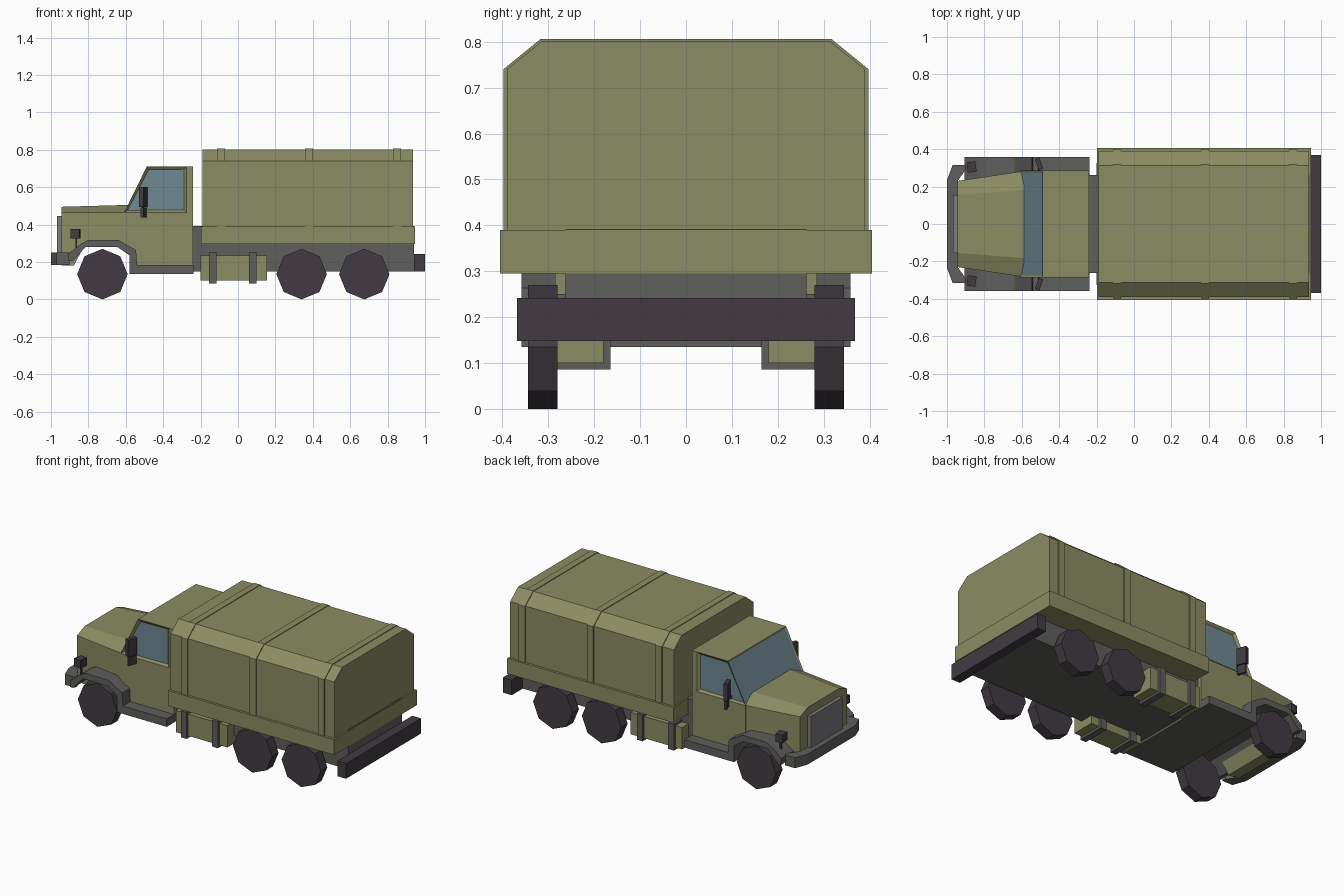
import bpy, bmesh, math
from mathutils import Matrix, Vector

if "Cube" in bpy.data.objects:
    bpy.data.objects.remove(bpy.data.objects["Cube"], do_unlink=True)


def material(name, rgb):
    m = bpy.data.materials.new(name)
    m.use_nodes = True
    m.diffuse_color = (*rgb, 1)
    m.node_tree.nodes["Principled BSDF"].inputs["Base Color"].default_value = (*rgb, 1)
    return m


OLIVE = material("olive paint", (0.26, 0.265, 0.125))
GRAY = material("chassis gray", (0.112, 0.112, 0.107))
DARK = material("dark rubber", (0.054, 0.044, 0.054))
GLASS = material("window glass", (0.16, 0.25, 0.295))
GRILLE = material("grille gray", (0.2, 0.2, 0.21))


def finish(name, bm, *mats):
    bmesh.ops.recalc_face_normals(bm, faces=bm.faces)
    mesh = bpy.data.meshes.new(name)
    bm.to_mesh(mesh)
    bm.free()
    for m in mats:
        mesh.materials.append(m)
    ob = bpy.data.objects.new(name, mesh)
    bpy.context.collection.objects.link(ob)
    return ob


def loft_mesh(rings):
    """Closed skin through rings that share one point count."""
    bm = bmesh.new()
    loops = [[bm.verts.new(p) for p in ring] for ring in rings]
    for a, b in zip(loops, loops[1:]):
        for i in range(len(a)):
            j = (i + 1) % len(a)
            bm.faces.new((a[i], a[j], b[j], b[i]))
    bm.faces.new(loops[0])
    bm.faces.new(loops[-1])
    bmesh.ops.recalc_face_normals(bm, faces=bm.faces)
    return bm


def side_prism(points, y0, y1):
    return loft_mesh([[(x, y, z) for x, z in points] for y in (y0, y1)])


def long_prism(points, x0, x1):
    return loft_mesh([[(x, y, z) for y, z in points] for x in (x0, x1)])


def box(name, xs, ys, zs, mat, turn=0):
    lo, hi = Vector((xs[0], ys[0], zs[0])), Vector((xs[1], ys[1], zs[1]))
    size, mid = hi - lo, (hi + lo) / 2
    bm = bmesh.new()
    bmesh.ops.create_cube(bm, size=1, matrix=Matrix.Translation(mid)
                          @ Matrix.Rotation(turn, 4, 'Z')
                          @ Matrix.Diagonal((abs(size.x), abs(size.y), abs(size.z), 1)))
    return finish(name, bm, mat)


# Chassis, cargo bed and rear bumper
box("chassis", (-0.24, 0.942), (-0.263, 0.263), (0.15, 0.392), GRAY)
box("cargo_bed", (-0.198, 0.945), (-0.405, 0.405), (0.295, 0.39), OLIVE)
box("rear_bumper", (0.94, 1.0), (-0.368, 0.368), (0.148, 0.242), DARK)


# Canvas cover with raised hoops
def cover_outline(grow):
    half = [(0.39 + grow, 0.385), (0.39 + grow, 0.74), (0.313 + grow / 2, 0.802 + grow / 2)]
    return half + [(-y, z) for y, z in reversed(half)]


finish("canvas_cover", long_prism(cover_outline(0), -0.19, 0.935), OLIVE)
for i, x in enumerate((-0.09, 0.38, 0.85)):
    finish(f"cover_hoop_{i + 1}", long_prism(cover_outline(0.008), x - 0.021, x + 0.021), OLIVE)

# Hood: tapered in plan, chamfered along the top, raised over the front axle
rings = []
for x, bottom in ((-0.945, 0.18), (-0.878, 0.18), (-0.815, 0.3), (-0.588, 0.3)):
    f = (x + 0.945) / 0.357
    w, t, top = 0.23 + 0.053 * f, 0.155 + 0.027 * f, 0.495 + 0.01 * f
    half = [(w, bottom), (w, 0.465), (t, top)]
    rings.append([(x, y, z) for y, z in half + [(-y, z) for y, z in reversed(half)]])
finish("hood", loft_mesh(rings), OLIVE)
box("grille", (-0.967, -0.94), (-0.155, 0.155), (0.21, 0.445), GRILLE)

# Cab lower body and rear pillars
finish("cab_body", side_prism([(-0.608, 0.465), (-0.608, 0.3), (-0.56, 0.25), (-0.56, 0.15),
                               (-0.24, 0.15), (-0.24, 0.71), (-0.275, 0.71), (-0.275, 0.465)],
                              -0.285, 0.285), OLIVE)

# Cab top with recessed windshield and side windows
bm = side_prism([(-0.608, 0.465), (-0.488, 0.71), (-0.275, 0.71), (-0.275, 0.465)], -0.285, 0.285)
panes = [f for f in bm.faces if abs(f.normal.y) > 0.9 or f.normal.x < -0.5]
for pane in panes:
    shield = pane.normal.x < -0.5
    bmesh.ops.inset_individual(bm, faces=[pane], thickness=0.014 if shield else 0.02,
                               depth=-0.004 if shield else -0.012)
    pane.material_index = 1
finish("cab_top", bm, OLIVE, GLASS)

# Fenders, running boards and cab floor in one bent band
finish("fenders", side_prism([(-0.905, 0.245), (-0.835, 0.3), (-0.8, 0.318), (-0.64, 0.318),
                              (-0.545, 0.264), (-0.54, 0.184), (-0.239, 0.184), (-0.239, 0.135),
                              (-0.58, 0.135), (-0.58, 0.235), (-0.645, 0.28), (-0.815, 0.28),
                              (-0.882, 0.205), (-0.905, 0.205)], -0.358, 0.358), GRAY)

# Front bumper with swept ends
outer = [(-1.0, 0.235), (-0.97, 0.315), (-0.9, 0.315)]
inner = [(-0.9, 0.29), (-0.94, 0.235)]
half = outer + inner
plan = half + [(x, -y) for x, y in reversed(half)]
finish("front_bumper", loft_mesh([[(x, y, z) for x, y in plan] for z in (0.185, 0.25)]), GRAY)

for side, s in (("left", 1), ("right", -1)):
    # Eight-sided wheels
    for axle, x in (("front", -0.725), ("middle", 0.34), ("rear", 0.675)):
        bm = bmesh.new()
        bmesh.ops.create_cone(bm, cap_ends=True, segments=8, radius1=0.135, radius2=0.135,
                              depth=0.064, matrix=Matrix.Translation((x, s * 0.312, 0.135))
                              @ Matrix.Rotation(math.pi / 2, 4, 'X'))
        finish(f"{axle}_wheel_{side}", bm, DARK)

    # Storage boxes and their straps
    box(f"storage_box_{side}", (-0.2, 0.155), (s * 0.18, s * 0.325), (0.1, 0.235), OLIVE)
    for i, x in enumerate((-0.135, 0.08)):
        box(f"box_strap_{side}_{i + 1}", (x - 0.02, x + 0.02), (s * 0.165, s * 0.34),
            (0.086, 0.25), GRAY)

    # Headlights on thin stems
    box(f"headlight_{side}", (-0.892, -0.845), (s * 0.277, s * 0.332), (0.325, 0.375), DARK, s * 0.12)
    box(f"headlight_stem_{side}", (-0.87, -0.86), (s * 0.3, s * 0.31), (0.25, 0.33), DARK)

    # Door mirrors
    box(f"mirror_{side}", (-0.52, -0.495), (s * 0.29, s * 0.352), (0.495, 0.6), DARK, s * 0.35)
    box(f"lower_mirror_{side}", (-0.512, -0.497), (s * 0.295, s * 0.347), (0.437, 0.49), DARK, s * 0.35)
    box(f"mirror_arm_{side}", (-0.513, -0.502), (s * 0.28, s * 0.32), (0.485, 0.5), DARK)
